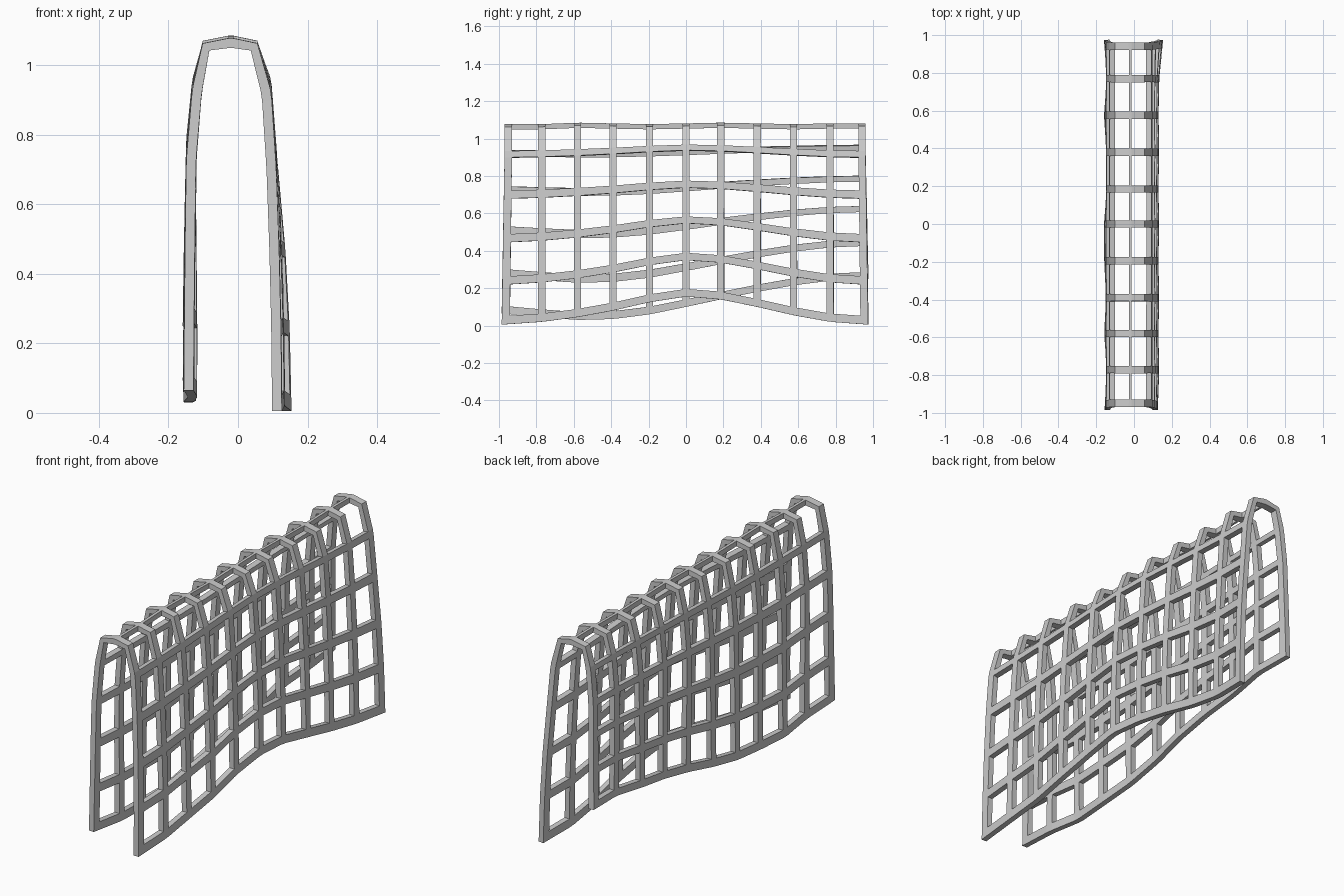
import bpy, bmesh
from mathutils import Vector

if "Cube" in bpy.data.objects:
    bpy.data.objects.remove(bpy.data.objects["Cube"])

# Rib stations along the length
Y = [-.97, -.77, -.58, -.39, -.195, 0, .185, .38, .575, .77, .96]
# Wavy lower hems (height at each rib)
HEM_R = [.005, .02, .045, .08, .125, .155, .14, .10, .055, .02, .005]
HEM_L = [.065, .045, .03, .035, .06, .10, .14, .18, .215, .24, .25]
# Sideways ripple of the lower rails
RIP_R = [.112, .12, .115, .12, .115, .12, .115, .12, .116, .12, .14]
RIP_L = [-.142, -.13, -.144, -.134, -.144, -.145, -.13, -.132, -.145, -.13, -.145]
# Rails from hem to shoulder: (base height, wave height, x, share of ripple)
RIGHT = [(.005, .15, .088, 1), (.24, .13, .088, .9), (.465, .10, .090, .65),
         (.70, .055, .092, .2), (.918, .037, .082, 0)]
LEFT = [(.03, .22, -.136, 1), (.25, .195, -.136, .7), (.49, .135, -.136, .3),
        (.715, .07, -.134, .1), (.92, .035, -.118, 0)]


def section(i):
    """Cross-section polyline of rib i, from right hem over the ridge to left hem."""
    def side(rails, hem, rip):
        t = (hem[i] - rails[0][0]) / rails[0][1]
        pts = []
        for k, (z, a, x, s) in enumerate(rails):
            flare = .015 * (1 - k / 4) * (1 if i == 10 else -1 if i == 0 else 0)
            pts.append(Vector((x + (rip[i] - x) * s, Y[i] + flare, z + a * t)))
        return pts
    lift = .004 * (-1, -1, 1, 0, -1, 0, 1, 0, -1, 0, 0)[i]
    top = [Vector((x, Y[i], z + lift)) for x, z in
           ((.046, 1.056), (-.02, 1.068), (-.092, 1.056))]
    return side(RIGHT, HEM_R, RIP_R) + top + side(LEFT, HEM_L, RIP_L)[::-1]


SECTIONS = [section(i) for i in range(11)]


def lerp(seq, t):
    i = min(int(t), len(seq) - 2)
    return seq[i] + (seq[i + 1] - seq[i]) * (t - i)


def point(u, v):
    return lerp([lerp(s, u) for s in SECTIONS], v)


def splits(last, half, single=()):
    """Both edges of every bar; 'single' indices are fold lines with no bar."""
    out = []
    for k in range(last + 1):
        if k in single:
            out.append((k, False))
        elif k == 0:
            out += [(0, True), (2 * half, False)]
        elif k == last:
            out += [(last - 2 * half, True), (last, False)]
        else:
            out += [(k - half, True), (k + half, False)]
    return out


# Rails: folds at 5 and 7 (shoulders) and the ridge at 6
US = splits(12, .095, (5, 7))
VS = splits(10, .1)

bm = bmesh.new()
grid = [[bm.verts.new(point(u, v)) for v, _ in VS] for u, _ in US]
for a in range(len(US) - 1):
    for b in range(len(VS) - 1):
        if US[a][1] or VS[b][1]:       # leave the openings empty
            bm.faces.new((grid[a][b], grid[a + 1][b],
                          grid[a + 1][b + 1], grid[a][b + 1]))
bmesh.ops.recalc_face_normals(bm, faces=bm.faces)
mesh = bpy.data.meshes.new("draped_lattice")
bm.to_mesh(mesh)
bm.free()
lattice = bpy.data.objects.new("draped_lattice", mesh)
bpy.context.collection.objects.link(lattice)

# Bar thickness
mod = lattice.modifiers.new("thickness", 'SOLIDIFY')
mod.thickness = .028
mod.offset = 0
